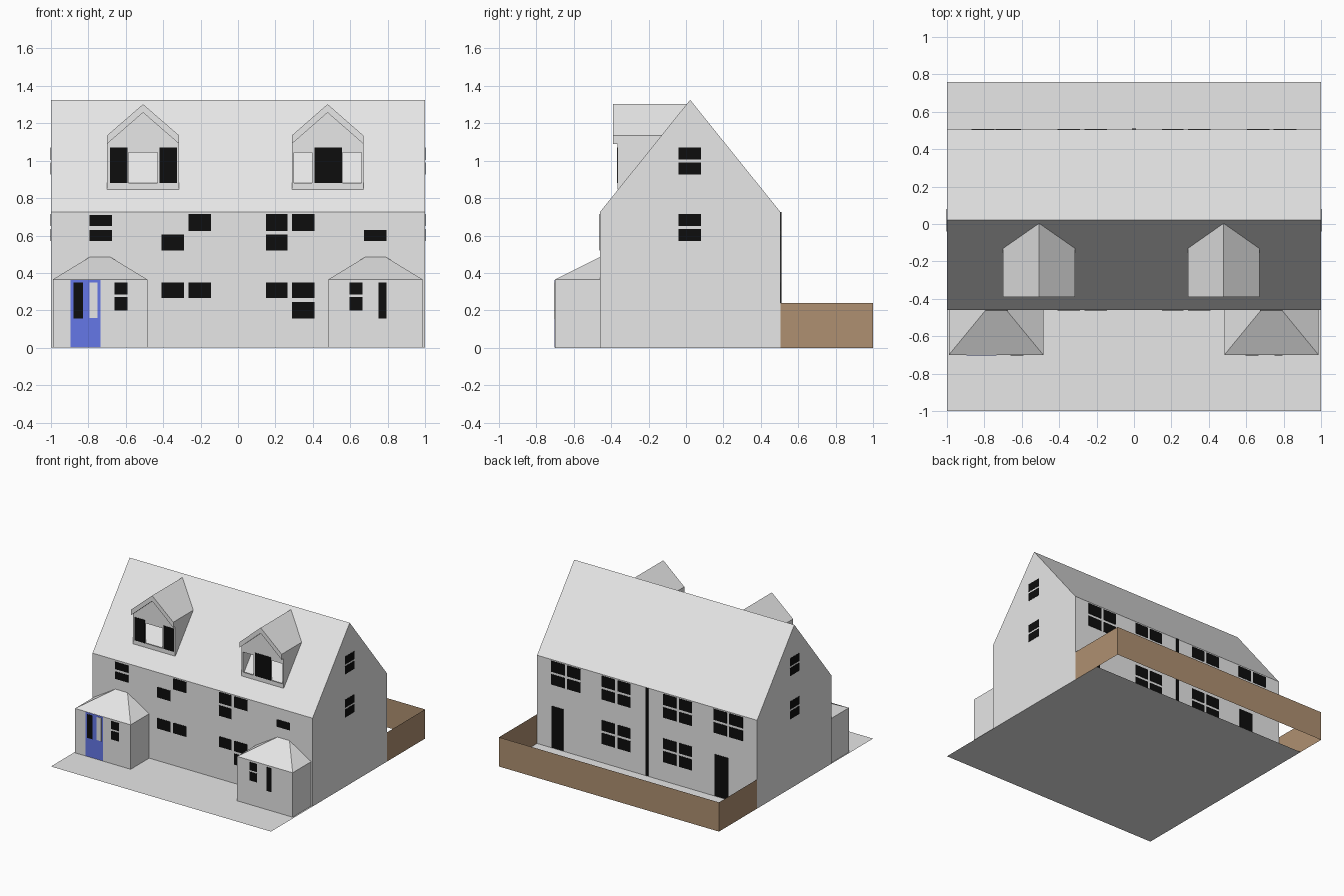
import bpy
import bmesh
from mathutils import Vector

if "Cube" in bpy.data.objects:
    bpy.data.objects.remove(bpy.data.objects["Cube"], do_unlink=True)


def material(name, r, g, b):
    m = bpy.data.materials.new(name)
    m.use_nodes = True
    m.diffuse_color = (r, g, b, 1)
    node = next(n for n in m.node_tree.nodes if n.type == "BSDF_PRINCIPLED")
    node.inputs["Base Color"].default_value = (r, g, b, 1)
    node.inputs["Roughness"].default_value = 0.9
    return m


GREY = material("pale grey", 0.8, 0.8, 0.8)
BLACK = material("black", 0.004, 0.004, 0.004)
BLUE = material("door blue", 0.13, 0.185, 0.8)
BROWN = material("fence brown", 0.43, 0.28, 0.165)
WHITE = material("pale glass", 0.93, 0.93, 0.93)


def finish(name, bm, mat):
    mesh = bpy.data.meshes.new(name)
    bmesh.ops.recalc_face_normals(bm, faces=bm.faces)
    bm.to_mesh(mesh)
    bm.free()
    mesh.materials.append(mat)
    obj = bpy.data.objects.new(name, mesh)
    bpy.context.collection.objects.link(obj)
    return obj


def prism(name, profile, origin, step, mat):
    """Extrude a closed profile of 3D points along a step vector."""
    bm = bmesh.new()
    face = bm.faces.new([bm.verts.new(Vector(origin) + Vector(p)) for p in profile])
    new = bmesh.ops.extrude_face_region(bm, geom=[face])["geom"]
    bmesh.ops.translate(bm, vec=step, verts=[v for v in new if isinstance(v, bmesh.types.BMVert)])
    return finish(name, bm, mat)


def box(name, x, y, z, mat):
    rect = [(x[0], 0, z[0]), (x[1], 0, z[0]), (x[1], 0, z[1]), (x[0], 0, z[1])]
    return prism(name, rect, (0, y[0], 0), (0, y[1] - y[0], 0), mat)


def sheet(name, quads, mat):
    bm = bmesh.new()
    for quad in quads:
        bm.faces.new([bm.verts.new(p) for p in quad])
    bmesh.ops.remove_doubles(bm, verts=bm.verts, dist=0.0001)
    return finish(name, bm, mat)


def panes(name, wall_y, columns, rows, mat=BLACK, lift=0.003):
    """Thin plates on a wall facing front or back."""
    for x in columns:
        for z in rows:
            box(name, x, (wall_y - lift, wall_y + lift), z, mat)


def cut(obj, cutters):
    """Subtract boxes, then drop them."""
    bpy.context.view_layer.objects.active = obj
    for c in cutters:
        c.hide_render = True
        mod = obj.modifiers.new("opening", "BOOLEAN")
        mod.object = c
        mod.solver = "EXACT"
        bpy.ops.object.modifier_apply(modifier=mod.name)
        bpy.data.objects.remove(c, do_unlink=True)


FRONT, BACK, EAVES, RIDGE = -0.46, 0.505, 0.725, 1.325

# Ground and garden fence
sheet("ground", [[(-1, -1, 0), (1, -1, 0), (1, 0.76, 0), (-1, 0.76, 0)]], GREY)
path = [(-1, BACK), (-1, 1), (1, 1), (1, BACK)]
sheet("garden_fence", [[(*a, 0), (*b, 0), (*b, 0.24), (*a, 0.24)]
                       for a, b in zip(path, path[1:])], BROWN)

# Main house with gable roof
gable = [(0, FRONT, 0), (0, BACK, 0), (0, BACK, EAVES), (0, 0.022, RIDGE), (0, FRONT, EAVES)]
prism("house", gable, (-1, 0, 0), (2, 0, 0), GREY)

# Front windows
UPPER = [(0.625, 0.715), (0.52, 0.605)]
LOWER = [(0.265, 0.35), (0.155, 0.245)]
SLIM = [(0.65, 0.71), (0.57, 0.63)]
OUT_L, IN_L, IN_R, OUT_R = (-0.41, -0.29), (-0.265, -0.145), (0.15, 0.265), (0.29, 0.41)
panes("front_window", FRONT, [(-0.795, -0.675)], SLIM)
panes("front_window", FRONT, [(0.675, 0.795)], SLIM[1:])
panes("front_window", FRONT, [IN_L, IN_R, OUT_R], UPPER[:1])
panes("front_window", FRONT, [OUT_L, IN_R], UPPER[1:])
panes("front_window", FRONT, [OUT_L, IN_L, IN_R, OUT_R], LOWER[:1])
panes("front_window", FRONT, [OUT_R], LOWER[1:])

# Back windows, doors and drainpipe
MIDDLE = [OUT_L, IN_L, IN_R, OUT_R]
ENDS = [(s * a, s * b) for s in (-1, 1) for a, b in ((0.605, 0.725), (0.745, 0.87))]
panes("back_window", BACK, MIDDLE + ENDS, UPPER)
panes("back_window", BACK, MIDDLE, LOWER)
panes("back_door", BACK, [(-0.74, -0.615), (0.76, 0.865)], [(0.003, 0.345)])
panes("drainpipe", BACK, [(-0.012, 0.012)], [(0.003, EAVES)], lift=0.005)

# Gable windows on both ends
for side in (-1, 1):
    for z in [(0.65, 0.715), (0.57, 0.635), (1.005, 1.07), (0.925, 0.99)]:
        box("gable_window", (side - 0.002, side + 0.002), (-0.04, 0.08), z, BLACK)

# Porches with hipped lean-to roofs
PORCH_Y, PORCH_Z, PORCH_TOP = -0.70, 0.365, 0.485
for name, x0, x1 in (("right_porch", -0.99, -0.485), ("left_porch", 0.483, 0.987)):
    box(name, (x0, x1), (PORCH_Y, FRONT), (0, PORCH_Z), GREY)
    mid = (x0 + x1) / 2
    a, b = (x0, PORCH_Y, PORCH_Z), (x1, PORCH_Y, PORCH_Z)
    c, d = (x1, FRONT, PORCH_Z), (x0, FRONT, PORCH_Z)
    p, q = (mid - 0.055, FRONT, PORCH_TOP), (mid + 0.055, FRONT, PORCH_TOP)
    sheet(name + "_roof", [[a, b, q, p], [b, c, q], [d, a, p], [a, d, c, b], [c, d, p, q]], GREY)

PORCH_ROWS = [(0.285, 0.35), (0.2, 0.27)]
panes("porch_window", PORCH_Y, [(-0.66, -0.59), (0.595, 0.665)], PORCH_ROWS)
panes("porch_slit", PORCH_Y, [(0.75, 0.795)], [(0.155, 0.35)])
panes("front_door", PORCH_Y, [(-0.895, -0.735)], [(0.002, PORCH_Z - 0.002)], BLUE, 0.002)
panes("door_dark_pane", PORCH_Y, [(-0.88, -0.83)], [(0.155, 0.35)], BLACK, 0.004)
panes("door_light_pane", PORCH_Y, [(-0.795, -0.75)], [(0.16, 0.35)], WHITE, 0.004)

# Dormers: hollow body with open lights, thick pitched roof, dark panes
DORMER_Y, SLAB, D_EAVES, D_RIDGE = -0.365, 0.045, 1.135, 1.302
dormers = [
    ("right_dormer", -0.70, -0.315, [(-0.585, -0.43)], [(-0.685, -0.59), (-0.42, -0.325)]),
    ("left_dormer", 0.288, 0.67, [(0.3, 0.395), (0.56, 0.66)], [(0.41, 0.555)]),
]
for name, x0, x1, lights, dark in dormers:
    mid = (x0 + x1) / 2
    low, top = D_EAVES - SLAB, D_RIDGE - SLAB
    body = prism(name, [(x0, 0, 0.846), (x1, 0, 0.846), (x1, 0, low), (mid, 0, top), (x0, 0, low)],
                 (0, DORMER_Y, 0), (0, 0.36, 0), GREY)
    cavity = box("cutter", (x0 + 0.008, x1 - 0.008), (DORMER_Y + 0.008, -0.1), (0.8, 1.08), GREY)
    holes = [box("cutter", x, (-0.4, -0.3), (0.88, 1.045), GREY) for x in lights]
    cut(body, [cavity] + holes)
    prism(name + "_roof", [(x0, 0, low), (mid, 0, top), (x1, 0, low),
                           (x1, 0, D_EAVES), (mid, 0, D_RIDGE), (x0, 0, D_EAVES)],
          (0, -0.39, 0), (0, 0.394, 0), GREY)
    panes(name + "_window", DORMER_Y, dark, [(0.88, 1.07)])
